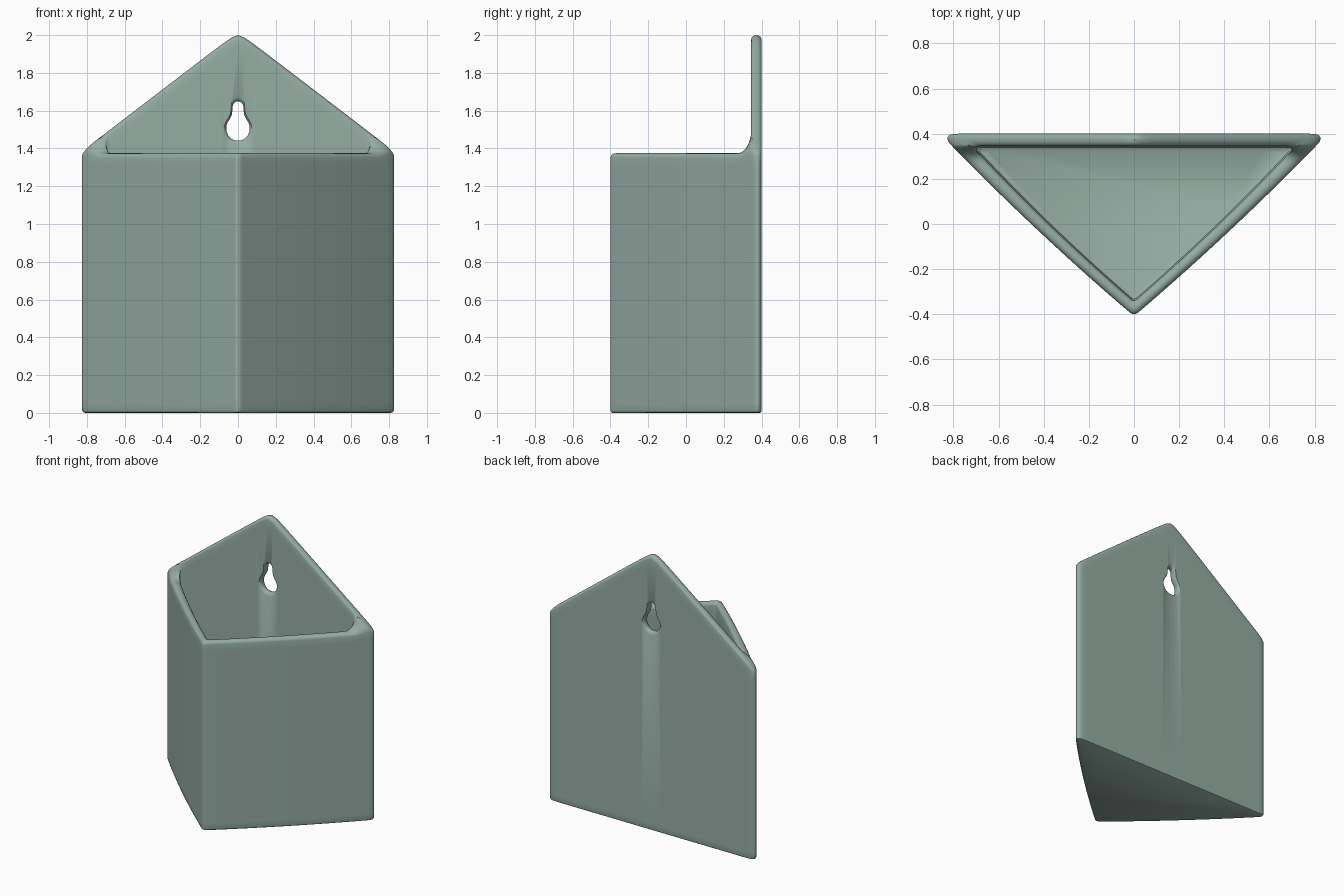
import bpy, bmesh, math
from mathutils import Vector

if "Cube" in bpy.data.objects:
    bpy.data.objects.remove(bpy.data.objects["Cube"])

sage = bpy.data.materials.new("sage_green")
sage.diffuse_color = (0.30, 0.42, 0.37, 1)
sage.use_nodes = True
sage.node_tree.nodes["Principled BSDF"].inputs["Base Color"].default_value = sage.diffuse_color


def outline(half_width, back, front, side_cut, tip_cut, bow, steps=40):
    """Closed triangle outline with rounded corners and slightly bowed front edges."""
    corners = [Vector((half_width, back)), Vector((0, front)), Vector((-half_width, back))]
    cuts = [side_cut, tip_cut, side_cut]
    bows = [bow, bow, 0]
    pts = []
    for i in range(3):
        prev, cur, nxt = corners[i - 1], corners[i], corners[(i + 1) % 3]
        out = (nxt - cur).normalized()
        a = cur + (prev - cur).normalized() * cuts[i]
        b = cur + out * cuts[i]
        for k in range(9):
            s = k / 8
            pts.append(a * (1 - s) ** 2 + cur * 2 * s * (1 - s) + b * s * s)
        end = nxt - out * cuts[(i + 1) % 3]
        side = Vector((-out.y, out.x))
        for k in range(1, steps):
            s = k / steps
            pts.append(b.lerp(end, s) + side * bows[i] * 4 * s * (1 - s))
    return pts


def rim_height(p):
    """Level front rim that sweeps up into the gabled back plate."""
    gable = 2.0 - 0.767 * (math.hypot(p.x, 0.025) - 0.025)
    w = min(1, max(0, (p.y - 0.265) / 0.078)) ** 3
    return 1.375 + w * (max(gable, 1.375) - 1.375)


def loft(name, rings):
    """Skin a stack of equal-length rings and cap both ends."""
    bm = bmesh.new()
    rows = [[bm.verts.new(p) for p in ring] for ring in rings]
    n = len(rows[0])
    for lo, hi in zip(rows, rows[1:]):
        for i in range(n):
            j = (i + 1) % n
            bm.faces.new((lo[i], lo[j], hi[j], hi[i]))
    bm.faces.new(rows[0])
    bm.faces.new(rows[-1])
    bmesh.ops.recalc_face_normals(bm, faces=bm.faces)
    mesh = bpy.data.meshes.new(name)
    bm.to_mesh(mesh)
    bm.free()
    ob = bpy.data.objects.new(name, mesh)
    bpy.context.collection.objects.link(ob)
    mesh.materials.append(sage)
    return ob


# Wall pocket: outside wall, rounded rim, inside wall and floor in one skin
outer = outline(0.865, 0.40, -0.41, 0.09, 0.03, 0.012)
inner = outline(0.72, 0.345, -0.345, 0.05, 0.02, 0.012)


def flat_ring(t, z):
    return [(*a.lerp(b, t), z) for a, b in zip(outer, inner)]


def rim_ring(t, drop):
    pts = [a.lerp(b, t) for a, b in zip(outer, inner)]
    return [(p.x, p.y, rim_height(p) - drop) for p in pts]


RIM = 0.024
rings = [flat_ring(0.16, 0), flat_ring(0.05, 0.004), flat_ring(0, 0.014),
         flat_ring(0, 0.05), rim_ring(0, 0.07)]
for k in range(9):
    a = math.pi * k / 8
    rings.append(rim_ring((1 - math.cos(a)) / 2, RIM * (1 - math.sin(a))))
rings += [rim_ring(1, 0.07), flat_ring(1, 0.12), flat_ring(1, 0.085),
          flat_ring(1.1, 0.068), flat_ring(1.35, 0.06)]
pocket = loft("wall_pocket", rings)

# Keyhole cutter, flared at both faces of the back plate
half = [(0.018, 1.443), (0.038, 1.453), (0.053, 1.470), (0.062, 1.495), (0.062, 1.517),
        (0.054, 1.540), (0.041, 1.560), (0.033, 1.578), (0.030, 1.600), (0.029, 1.622),
        (0.022, 1.640), (0.010, 1.649)]
keyhole = half + [(-x, z) for x, z in reversed(half)]


def key_ring(y, grow):
    return [(x * (1 + grow), y, 1.54 + (z - 1.54) * (1 + grow)) for x, z in keyhole]


cutter = loft("keyhole_cutter", [key_ring(0.30, 0.22), key_ring(0.345, 0.2), key_ring(0.353, 0.06),
                                 key_ring(0.365, 0), key_ring(0.382, 0), key_ring(0.393, 0.06),
                                 key_ring(0.4005, 0.2), key_ring(0.45, 0.22)])
cutter.hide_render = True
cut = pocket.modifiers.new("keyhole", 'BOOLEAN')
cut.operation = 'DIFFERENCE'
cut.solver = 'EXACT'
cut.object = cutter

bpy.ops.object.select_all(action='DESELECT')
pocket.select_set(True)
bpy.context.view_layer.objects.active = pocket
bpy.ops.object.modifier_apply(modifier="keyhole")
bpy.data.objects.remove(cutter)
bpy.ops.object.shade_smooth_by_angle(angle=math.radians(40))
